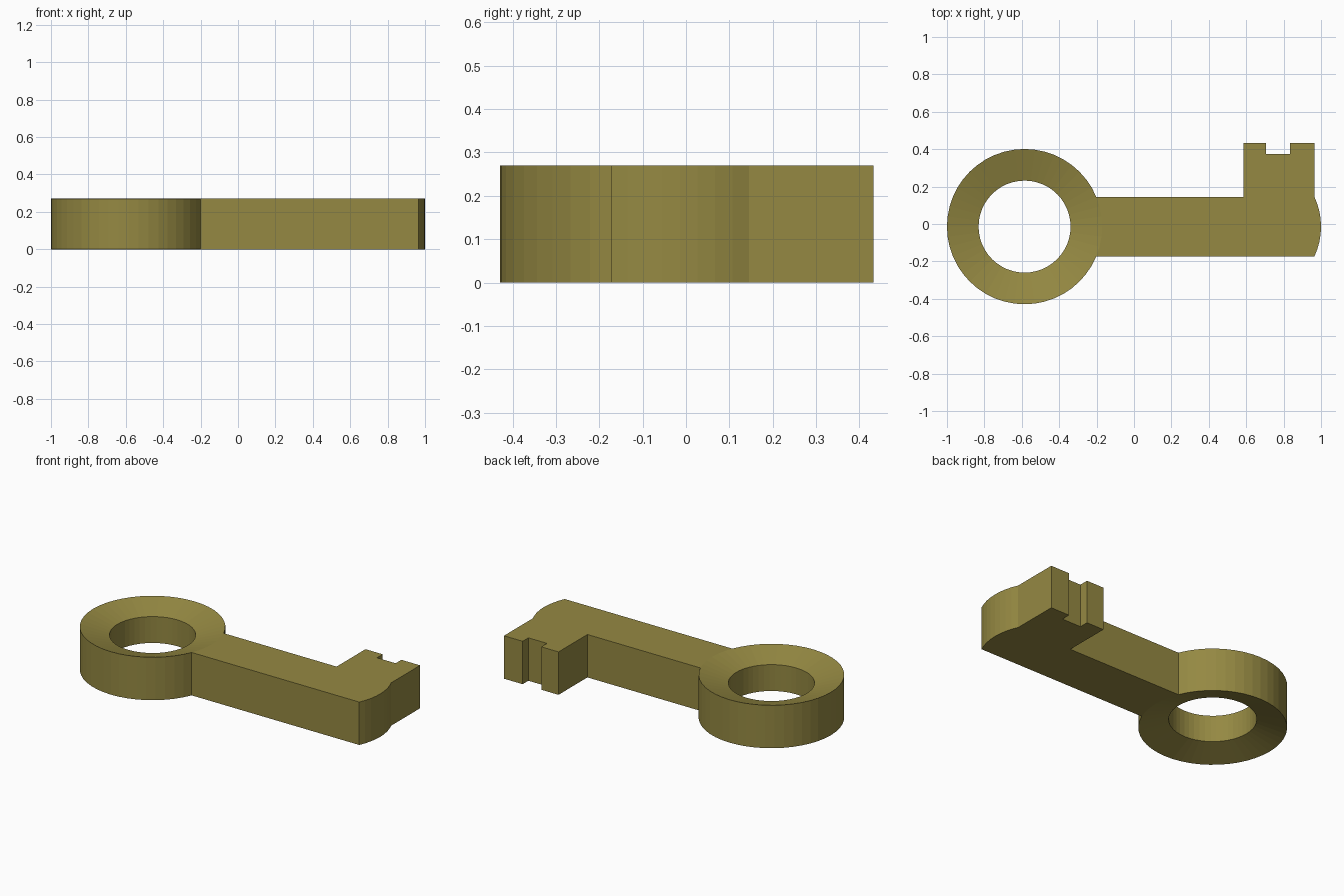
import bpy, bmesh
from math import sin, cos, pi, asin, radians

old = bpy.data.objects.get("Cube")
if old:
    bpy.data.objects.remove(old, do_unlink=True)

HEIGHT = 0.27        # thickness of the key
DISH = 0.052         # how far the ring thins toward its hole
CX, CY = -0.585, -0.014
R_OUT, R_IN = 0.415, 0.246
SEGS = 48
JOIN = 3             # ring segments on each side of the axis covered by the shaft

brass = bpy.data.materials.new("antique brass")
brass.use_nodes = True
colour = (0.30, 0.25, 0.055, 1)
brass.diffuse_color = colour
brass.node_tree.nodes["Principled BSDF"].inputs["Base Color"].default_value = colour

bm = bmesh.new()


def pair(x, y, inset=0.0):
    """Bottom and top vertex at one outline point."""
    return bm.verts.new((x, y, inset)), bm.verts.new((x, y, HEIGHT - inset))


def wall(a, b):
    bm.faces.new((a[0], b[0], b[1], a[1]))


def circle(radius, inset):
    angles = [2 * pi * i / SEGS for i in range(SEGS)]
    return [pair(CX + radius * cos(t), CY + radius * sin(t), inset) for t in angles]


# Ring: dished on both sides, its outer wall left open where the shaft meets it
outer = circle(R_OUT, 0)
inner = circle(R_IN, DISH)
for i in range(SEGS):
    j = (i + 1) % SEGS
    wall(inner[j], inner[i])
    bm.faces.new((outer[i][1], outer[j][1], inner[j][1], inner[i][1]))
    bm.faces.new((outer[j][0], outer[i][0], inner[i][0], inner[j][0]))
    if JOIN <= i < SEGS - JOIN:
        wall(outer[i], outer[j])

# Shaft with a rounded tip
half = R_OUT * sin(2 * pi * JOIN / SEGS)
end_x, bulge = 0.965, 0.035
tip_r = (half ** 2 + bulge ** 2) / (2 * bulge)
sweep = asin(half / tip_r)
steps = 8
outline = []
for i in range(steps + 1):
    t = sweep * (2 * i / steps - 1)
    outline.append((end_x + bulge - tip_r + tip_r * cos(t), CY + tip_r * sin(t)))

# Notched bit on the back edge
top, notch = 0.432, 0.375
outline += [(end_x, top), (0.835, top), (0.835, notch), (0.705, notch),
            (0.705, top), (0.585, top), (0.585, CY + half)]
blade = [pair(x, y) for x, y in outline]
path = [outer[-JOIN]] + blade + [outer[JOIN]]
for a, b in zip(path, path[1:]):
    wall(a, b)

# Flat caps that follow the ring's edge at the joint
loop = path + [outer[i] for i in range(JOIN - 1, -JOIN, -1)]
bm.faces.new([p[1] for p in loop])
bm.faces.new([p[0] for p in reversed(loop)])

bmesh.ops.recalc_face_normals(bm, faces=bm.faces)
mesh = bpy.data.meshes.new("key")
bm.to_mesh(mesh)
bm.free()
mesh.materials.append(brass)
key = bpy.data.objects.new("key", mesh)
bpy.context.collection.objects.link(key)
